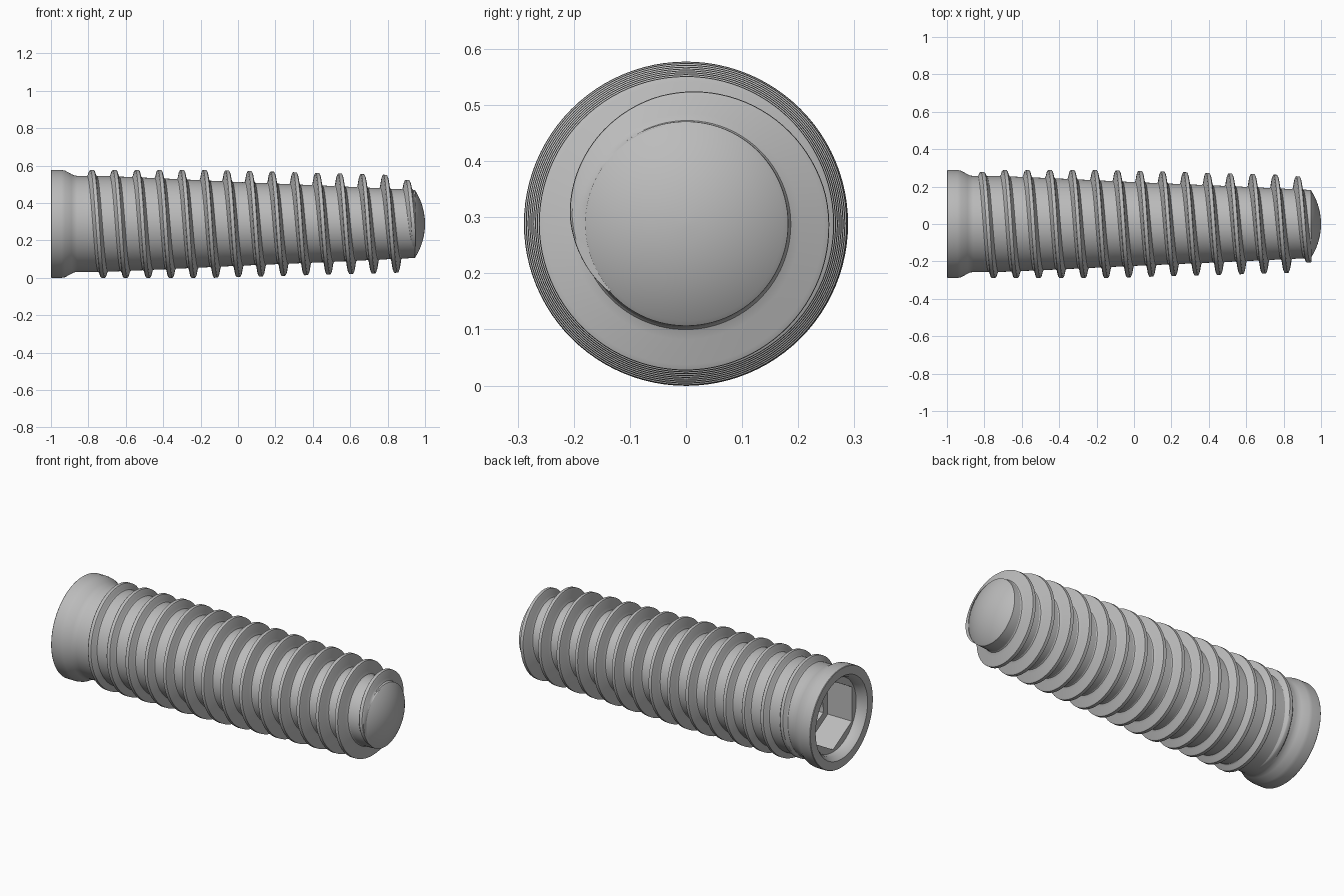
import bpy, bmesh
from math import sin, cos, pi, radians, sqrt

if "Cube" in bpy.data.objects:
    bpy.data.objects.remove(bpy.data.objects["Cube"])

AXIS_Z = 0.2885
SEG = 96
PITCH = 0.1205

metal = bpy.data.materials.new("satin_grey_metal")
metal.use_nodes = True
GREY = (0.5, 0.5, 0.5, 1)
metal.diffuse_color = GREY
metal.node_tree.nodes["Principled BSDF"].inputs["Base Color"].default_value = GREY


def polar(x, r, t):
    # t = 0 points up and turns towards the front
    return (x, -r * sin(t), AXIS_Z + r * cos(t))


def lerp_table(table, x):
    for (xa, ra), (xb, rb) in zip(table, table[1:]):
        if x <= xb:
            return ra + (rb - ra) * max(0, (x - xa) / (xb - xa))
    return table[-1][1]


def skin(name, rings, closed):
    """Join rings of points with quads and cap both ends."""
    bm = bmesh.new()
    rows = [[bm.verts.new(p) for p in ring] for ring in rings]
    n = len(rows[0])
    for a, b in zip(rows, rows[1:]):
        for i in range(n):
            j = (i + 1) % n
            bm.faces.new((a[i], a[j], b[j], b[i]))
    if closed:
        bm.faces.new(rows[0])
        bm.faces.new(rows[-1])
    bmesh.ops.recalc_face_normals(bm, faces=bm.faces)
    mesh = bpy.data.meshes.new(name)
    bm.to_mesh(mesh)
    bm.free()
    mesh.materials.append(metal)
    ob = bpy.data.objects.new(name, mesh)
    bpy.context.collection.objects.link(ob)
    bpy.ops.object.select_all(action="DESELECT")
    ob.select_set(True)
    bpy.context.view_layer.objects.active = ob
    bpy.ops.object.shade_smooth_by_angle(angle=radians(32))
    return ob


# Section shapes
def circle(r, t):
    return r


def hexagon(r, t):
    return r / cos(t % (pi / 3) - pi / 6)


def star(r, t):
    k = abs((t % (pi / 3)) / (pi / 6) - 1)
    return r * (0.8 + 0.2 * k)


# Screw body: socket from the inside out, collar, tapered core, domed tip
CORE = [(-0.86, 0.257), (-0.7, 0.256), (-0.4, 0.243), (0.0, 0.224),
        (0.5, 0.203), (0.945, 0.182)]
sections = [
    (-0.45, 0.01, circle), (-0.5, 0.09, circle), (-0.68, 0.09, circle),
    (-0.68, 0.15, star), (-0.79, 0.15, star),
    (-0.79, 0.172, hexagon), (-0.945, 0.172, hexagon),
    (-0.945, 0.212, circle), (-0.975, 0.218, circle), (-1.0, 0.238, circle),
    (-1.0, 0.286, circle), (-0.997, 0.2885, circle), (-0.945, 0.2885, circle),
    (-0.925, 0.285, circle), (-0.89, 0.266, circle), (-0.875, 0.259, circle),
]
sections += [(x, r, circle) for x, r in CORE]
DOME_R = 0.33
for k in range(1, 11):
    r = 0.182 * cos(k / 10.2 * pi / 2)
    sections.append((1 - DOME_R + sqrt(DOME_R ** 2 - r * r), r, circle))

angles = [2 * pi * i / SEG for i in range(SEG)]
skin("screw_body", [[polar(x, f(r, t), t) for t in angles]
                    for x, r, f in sections], True)

# Helical thread, with a run-in at the collar and a run-out at the tip
CREST = [(-0.85, 0.25), (-0.825, 0.27), (-0.795, 0.2885), (-0.15, 0.2885),
         (0.85, 0.261), (0.88, 0.254), (0.91, 0.232), (0.935, 0.207),
         (0.955, 0.175)]
SECTION = [(-0.037, 0.0), (-0.026, 0.08), (-0.019, 0.3), (-0.013, 0.88),
           (-0.009, 1.0), (0.009, 1.0), (0.013, 0.88), (0.019, 0.3),
           (0.026, 0.08), (0.037, 0.0)]
START, END, TOP = -0.845, 0.95, 0.665
steps = int((END - START) / PITCH * SEG)
rings = []
for i in range(steps + 1):
    x = START + (END - START) * i / steps
    t = 2 * pi * (x - TOP) / PITCH
    height = lerp_table(CREST, x) - lerp_table(CORE, x)
    ring = []
    for dx, h in SECTION:
        px = min(x + dx, 0.95)
        root = lerp_table(CORE, px) - 0.003
        ring.append(polar(px, root + h * (height + 0.003), t))
    rings.append(ring)
skin("helical_thread", rings, True)
